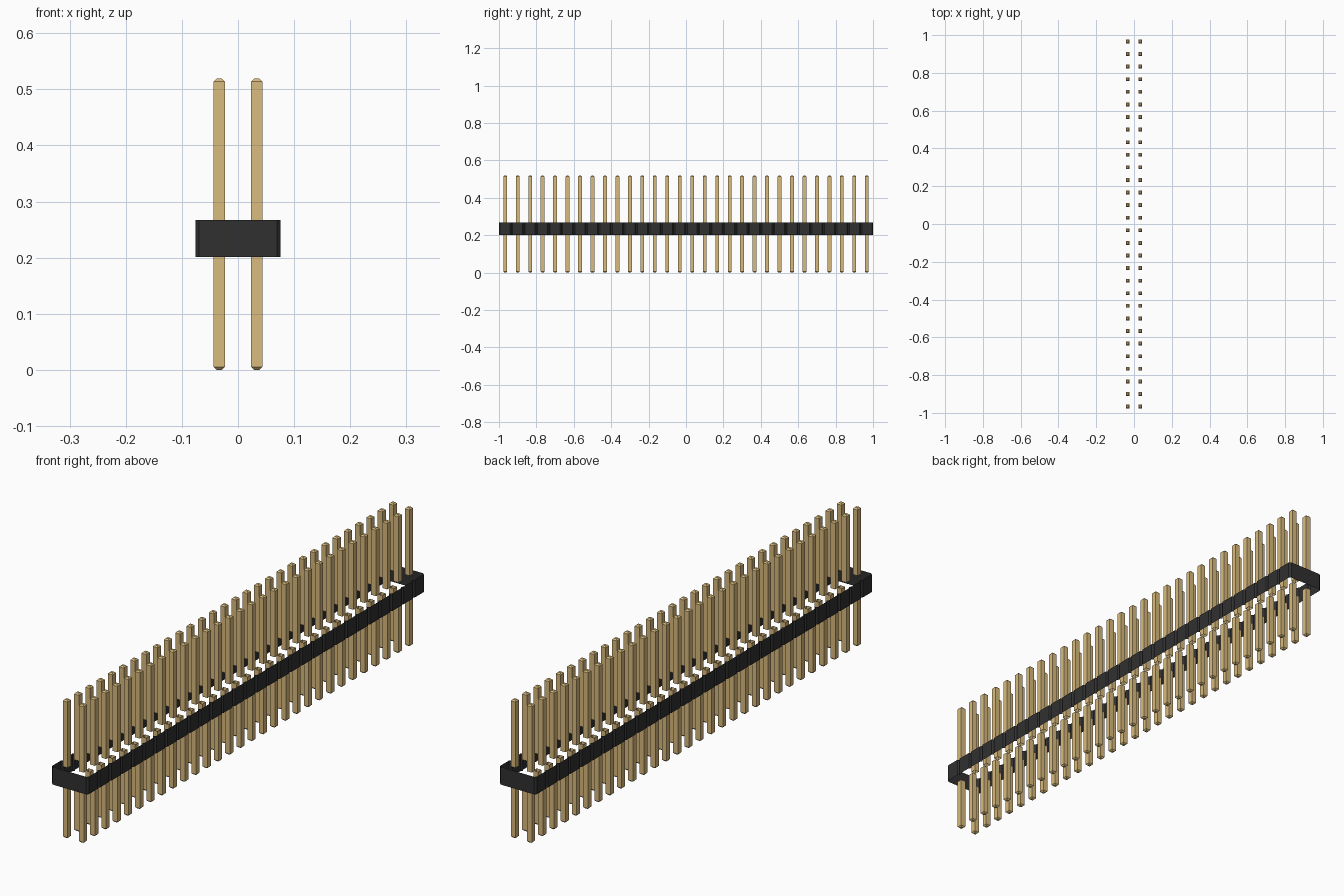
import bpy, bmesh

cube = bpy.data.objects.get("Cube")
if cube:
    bpy.data.objects.remove(cube, do_unlink=True)

COUNT = 30
PITCH = 2 / COUNT
BODY_LOW, BODY_HIGH = 0.201, 0.267
BODY_HALF = 0.076
NOTCH = 0.0067
PIN_HALF = 0.01
PIN_TOP = 0.519
TIP = 0.005


def make_material(name, color):
    mat = bpy.data.materials.new(name)
    mat.use_nodes = True
    mat.diffuse_color = color
    mat.node_tree.nodes["Principled BSDF"].inputs["Base Color"].default_value = color
    return mat


def make_object(name, bm, mat):
    mesh = bpy.data.meshes.new(name)
    bm.to_mesh(mesh)
    bm.free()
    mesh.materials.append(mat)
    obj = bpy.data.objects.new(name, mesh)
    bpy.context.collection.objects.link(obj)
    return obj


def bridge(bm, lower, upper):
    n = len(lower)
    for i in range(n):
        j = (i + 1) % n
        bm.faces.new((lower[i], lower[j], upper[j], upper[i]))


def square(bm, x, y, z, half):
    corners = ((-1, -1), (1, -1), (1, 1), (-1, 1))
    return [bm.verts.new((x + a * half, y + b * half, z)) for a, b in corners]


black = make_material("black plastic", (0.03, 0.03, 0.03, 1))
gold = make_material("gold metal", (0.7, 0.5, 0.21, 1))

# Housing: open-ended wall with a notch between neighbouring segments
side = []
for i in range(COUNT):
    start = -1 + i * PITCH
    end = start + PITCH
    side += [(BODY_HALF - NOTCH, start), (BODY_HALF, start + NOTCH),
             (BODY_HALF, end - NOTCH)]
side.append((BODY_HALF - NOTCH, 1))
outline = side + [(-x, y) for x, y in reversed(side)]
bm = bmesh.new()
low = [bm.verts.new((x, y, BODY_LOW)) for x, y in outline]
high = [bm.verts.new((x, y, BODY_HIGH)) for x, y in outline]
bridge(bm, low, high)
make_object("housing_wall", bm, black)


# Pins: square posts with tapered tips, interrupted inside the housing
def add_pin(bm, x, y, base, tip):
    direction = 1 if tip > base else -1
    rings = [square(bm, x, y, base, PIN_HALF),
             square(bm, x, y, tip - direction * TIP, PIN_HALF),
             square(bm, x, y, tip, PIN_HALF - TIP)]
    for first, second in zip(rings, rings[1:]):
        bridge(bm, first, second)
    bm.faces.new(rings[-1])


for name, base, tip in (("upper_pins", BODY_HIGH, PIN_TOP),
                        ("lower_pins", BODY_LOW, 0)):
    bm = bmesh.new()
    for i in range(COUNT):
        for sign in (-1, 1):
            add_pin(bm, sign * PITCH / 2, -1 + (i + 0.5) * PITCH, base, tip)
    # Lower posts run downward, so their winding is turned outward
    if tip < base:
        bmesh.ops.reverse_faces(bm, faces=bm.faces[:])
    make_object(name, bm, gold)
